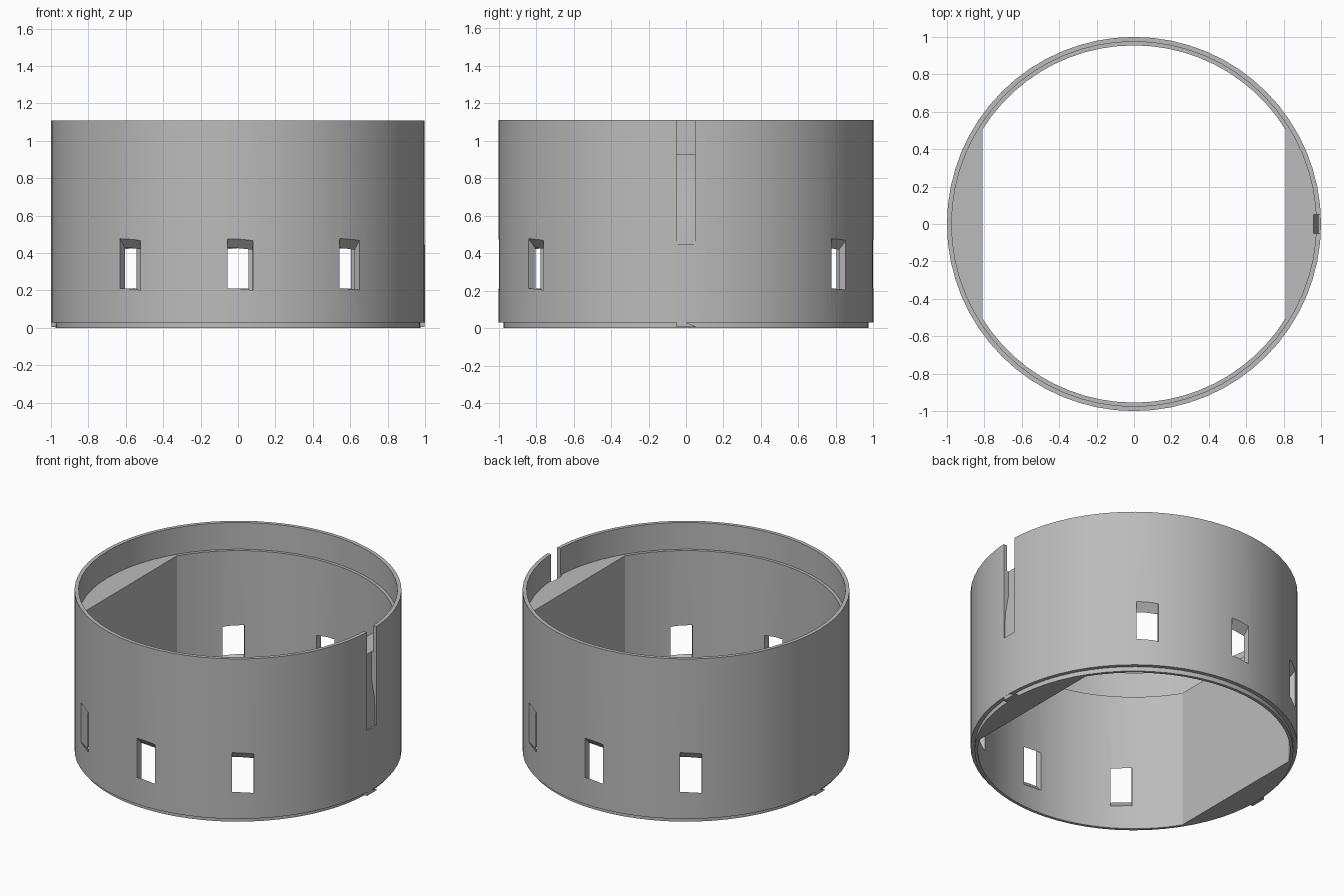
import bpy, bmesh, math
from mathutils import Matrix, Vector

if "Cube" in bpy.data.objects:
    bpy.data.objects.remove(bpy.data.objects["Cube"])

OUTER, LIP, INNER, FLAT = 1.0, 0.975, 0.955, 0.81
TOP, LEDGE, STEP = 1.11, 0.93, 0.03
SIDES = 64

grey = bpy.data.materials.new("plain_grey")
grey.use_nodes = True
colour = (0.5, 0.5, 0.5, 1)
grey.diffuse_color = colour
grey.node_tree.nodes["Principled BSDF"].inputs["Base Color"].default_value = colour


def make(name, bm, helper=False):
    bmesh.ops.recalc_face_normals(bm, faces=bm.faces)
    mesh = bpy.data.meshes.new(name)
    bm.to_mesh(mesh)
    bm.free()
    mesh.materials.append(grey)
    obj = bpy.data.objects.new(name, mesh)
    bpy.context.collection.objects.link(obj)
    obj.hide_render = helper
    return obj


def prism(points, direction):
    """Extrude a closed outline of 3D points."""
    bm = bmesh.new()
    face = bm.faces.new([bm.verts.new(p) for p in points])
    new = bmesh.ops.extrude_face_region(bm, geom=[face])["geom"]
    verts = [v for v in new if isinstance(v, bmesh.types.BMVert)]
    bmesh.ops.translate(bm, verts=verts, vec=direction)
    return bm


def arc(r, start, end, count, z):
    return [(r * math.cos(a), r * math.sin(a), z)
            for a in (start + (end - start) * i / count for i in range(count + 1))]


def circle(r, z):
    return arc(r, 0, math.tau, SIDES, z)[:-1]


# Solid turned body with a stepped lower lip
bm = bmesh.new()
rings = [[bm.verts.new(p) for p in circle(r, z)]
         for r, z in ((LIP, 0), (LIP, STEP), (OUTER, STEP), (OUTER, TOP))]
for low, high in zip(rings, rings[1:]):
    for i in range(SIDES):
        j = (i + 1) % SIDES
        bm.faces.new((low[i], low[j], high[j], high[i]))
bm.faces.new(rings[0])
bm.faces.new(rings[-1])
body = make("ring_wall", bm)

cutters = []

# Lower bore, with a flat on each side
a = math.acos(FLAT / INNER)
outline = arc(INNER, a, math.pi - a, 22, -0.2) + arc(INNER, math.pi + a, math.tau - a, 22, -0.2)
cutters.append(make("bore_cutter", prism(outline, (0, 0, 1.2)), True))

# Wider upper bore that leaves the ledge
cutters.append(make("rim_cutter", prism(circle(LIP, LEDGE), (0, 0, 0.5)), True))

# Key slot, shallower towards its foot
slot = [(0.9, 1.3), (0.9, LEDGE), (0.96, LEDGE), (0.96, 0.76), (0.985, 0.62),
        (0.99, 0.445), (1.1, 0.445), (1.1, 1.3)]
cutters.append(make("slot_cutter", prism([(x, -0.05, z) for x, z in slot], (0, 0.1, 0)), True))

# Windows that slope down towards the inside, three in front and three behind
for side in (-90, 90):
    for step in (-36, 0, 36):
        turn = Matrix.Rotation(math.radians(side + step + 0.7), 3, 'Z')
        corners = [turn @ Vector((1.1, t, z - 0.07 * t + 0.11))
                   for t, z in ((-0.067, 0.21), (0.067, 0.21), (0.067, 0.475), (-0.067, 0.475))]
        inward = turn @ Vector((-0.25, 0, -0.275))
        cutters.append(make("window_cutter", prism(corners, inward), True))

for cutter in cutters:
    mod = body.modifiers.new(cutter.name, 'BOOLEAN')
    mod.operation = 'DIFFERENCE'
    mod.solver = 'EXACT'
    mod.object = cutter

# Apply the cuts and drop the cutters
bpy.context.view_layer.update()
result = bpy.data.meshes.new_from_object(
    body.evaluated_get(bpy.context.evaluated_depsgraph_get()))
body.modifiers.clear()
body.data = result
for cutter in cutters:
    bpy.data.objects.remove(cutter)

# Small ramped locating teeth under the rim
parts = [body]
tooth = [(-0.05, STEP), (-0.05, 0.005), (0.06, 0.005), (0.0, STEP)]
for name, angle in (("left_tooth", 0), ("right_tooth", math.pi)):
    bm = prism([(0.965, y, z) for y, z in tooth], (0.033, 0, 0))
    bmesh.ops.rotate(bm, verts=bm.verts, matrix=Matrix.Rotation(angle, 3, 'Z'))
    parts.append(make(name, bm))

# Smooth round walls with crisp edges
bpy.ops.object.select_all(action='DESELECT')
body.select_set(True)
bpy.context.view_layer.objects.active = body
bpy.ops.object.shade_smooth_by_angle(angle=math.radians(20))
